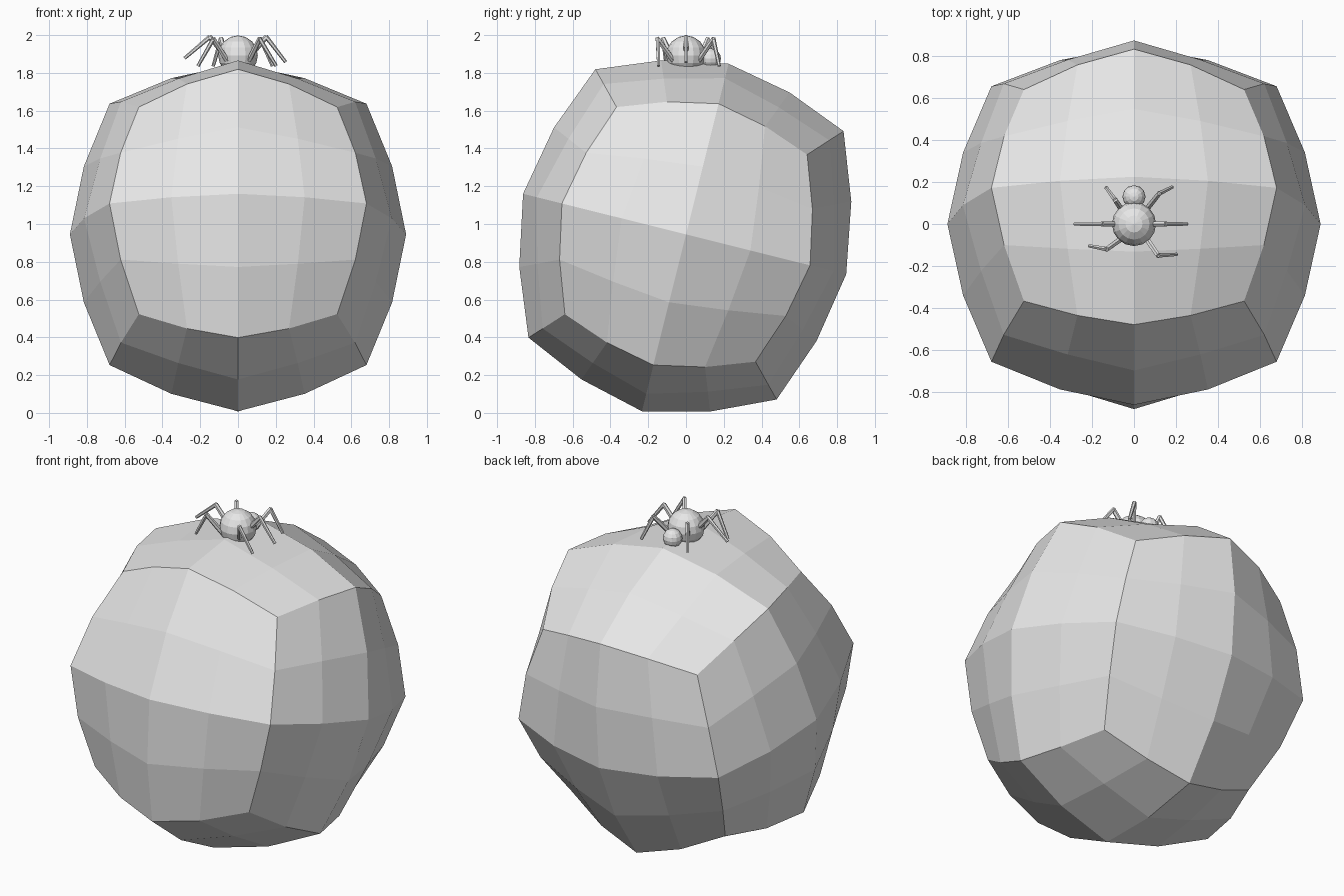
import bpy, bmesh, math
from mathutils import Vector, Matrix

if "Cube" in bpy.data.objects:
    bpy.data.objects.remove(bpy.data.objects["Cube"])

grey = bpy.data.materials.new("stone grey")
grey.diffuse_color = (0.8, 0.8, 0.8, 1)
grey.use_nodes = True
grey.node_tree.nodes["Principled BSDF"].inputs["Base Color"].default_value = grey.diffuse_color


def finish(name, bm):
    bmesh.ops.recalc_face_normals(bm, faces=bm.faces[:])
    me = bpy.data.meshes.new(name)
    bm.to_mesh(me)
    bm.free()
    me.materials.append(grey)
    ob = bpy.data.objects.new(name, me)
    bpy.context.collection.objects.link(ob)
    return ob


# Boulder: a cube split twice, with faces, edges and corners pushed out
def boulder():
    tilt = Matrix.Rotation(math.radians(-14), 3, 'X')
    centre = Vector((0, 0, 0.945))
    bm = bmesh.new()
    bmesh.ops.create_cube(bm, size=2)
    bmesh.ops.subdivide_edges(bm, edges=bm.edges[:], cuts=1, use_grid_fill=True)
    axis = {(0, -1, 0): 0.889, (0, 1, 0): 0.874, (0, 0, 1): 0.931, (0, 0, -1): 0.965}
    for v in bm.verts:
        x, y, z = (round(c) for c in v.co)
        n = abs(x) + abs(y) + abs(z)
        if n == 1:
            v.co *= axis.get((x, y, z), 0.89)
        elif n == 2:
            v.co = Vector((x * 0.68, y * 0.677, z * (0.732 if x == 0 else 0.713)))
        else:
            v.co = Vector((x * 0.525, y * 0.52, z * 0.565))
    old = [v.co.copy() for v in bm.verts]
    quads = [[v.index for v in f.verts] for f in bm.faces]
    bm.free()

    # second split, each new point lifted a little
    out = bmesh.new()
    pts = [out.verts.new(tilt @ p + centre) for p in old]
    mids = {}

    def lifted(ids, lift):
        key = tuple(sorted(ids))
        if key not in mids:
            m = sum((old[i] for i in key), Vector()) / len(key)
            mids[key] = out.verts.new(tilt @ (m + m.normalized() * lift) + centre)
        return mids[key]

    for q in quads:
        c = lifted(q, 0.042)
        for k in range(4):
            a, b, p = q[k], q[(k + 1) % 4], q[k - 1]
            lift_b = 0.046 * (old[a] - old[b]).length
            lift_p = 0.046 * (old[a] - old[p]).length
            out.faces.new((pts[a], lifted((a, b), lift_b), c, lifted((p, a), lift_p)))
    finish("boulder", out)


# Spider body parts
def ball(name, loc, r, seg, rings):
    bm = bmesh.new()
    bmesh.ops.create_uvsphere(bm, u_segments=seg, v_segments=rings, radius=r,
                              matrix=Matrix.Translation(loc))
    finish(name, bm)


# One leg: thick upper segment and thin lower segment
def leg(name, hip, knee, foot):
    bm = bmesh.new()
    for a, b, r1, r2 in ((hip, knee, 0.015, 0.013), (knee, foot, 0.012, 0.009)):
        a, b = Vector(a), Vector(b)
        d = b - a
        m = Matrix.Translation((a + b) / 2) @ d.to_track_quat('Z', 'Y').to_matrix().to_4x4()
        bmesh.ops.create_cone(bm, cap_ends=True, segments=6, radius1=r1, radius2=r2,
                              depth=d.length + 0.008, matrix=m)
    finish(name, bm)


boulder()
ball("spider_abdomen", (0, 0, 1.893), 0.105, 16, 8)
ball("spider_head", (0, 0.13, 1.875), 0.055, 12, 8)
leg("leg_left", (-0.08, 0, 1.91), (-0.15, 0, 1.99), (-0.28, 0, 1.88))
leg("leg_right", (0.08, 0, 1.91), (0.15, 0, 1.99), (0.25, 0, 1.86))
leg("leg_front_right", (0.06, -0.07, 1.87), (0.115, -0.15, 1.98), (0.20, -0.145, 1.84))
leg("leg_front_left", (-0.06, -0.07, 1.87), (-0.13, -0.12, 1.98), (-0.21, -0.105, 1.84))
leg("leg_back_right", (0.06, 0.07, 1.87), (0.12, 0.145, 1.98), (0.18, 0.175, 1.84))
leg("leg_back_left", (-0.06, 0.07, 1.87), (-0.09, 0.115, 1.98), (-0.13, 0.17, 1.84))
